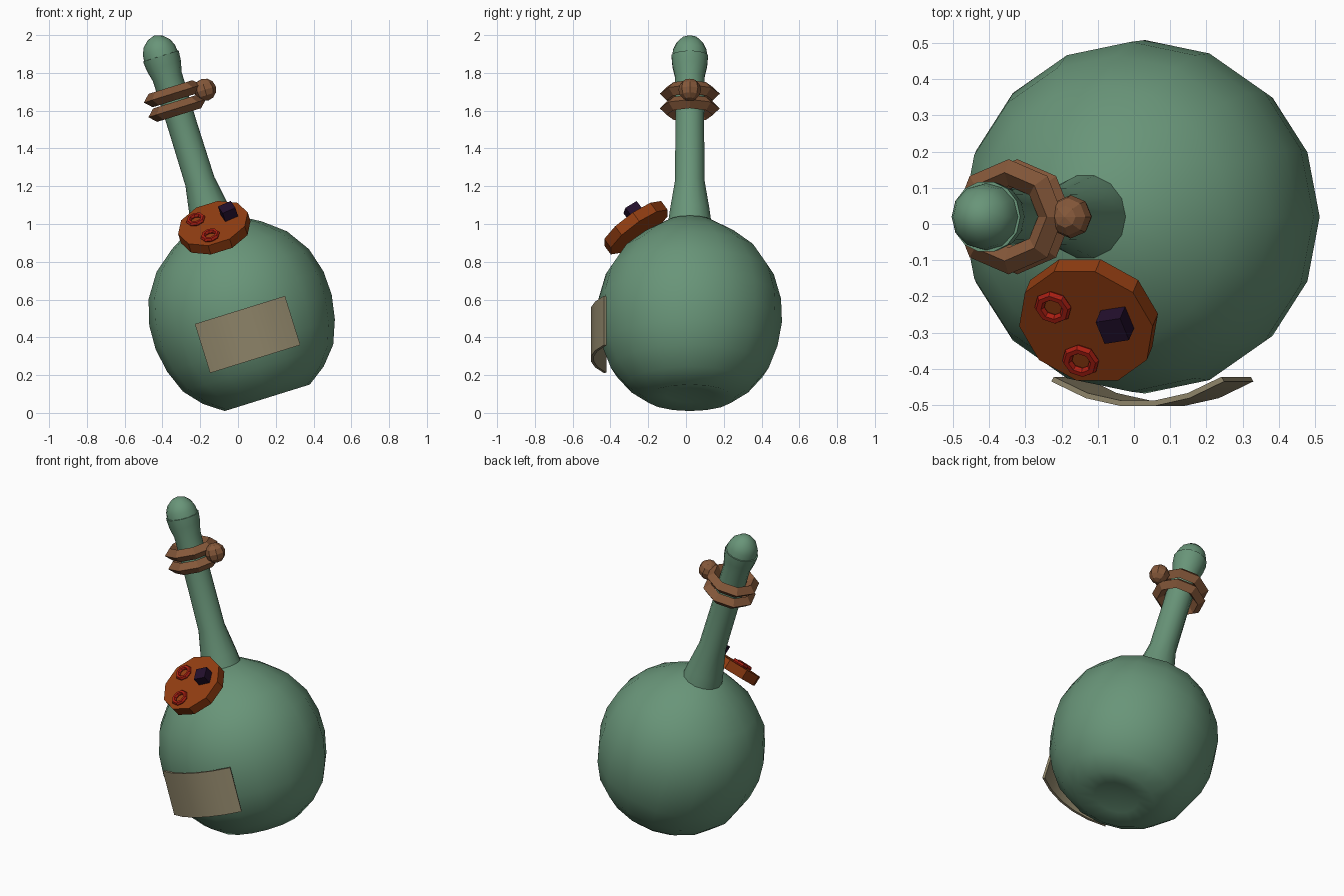
import bpy, bmesh, math
from mathutils import Matrix, Vector

cube = bpy.data.objects.get("Cube")
if cube:
    bpy.data.objects.remove(cube)


def material(name, rgb):
    m = bpy.data.materials.new(name)
    m.use_nodes = True
    m.diffuse_color = (*rgb, 1)
    m.node_tree.nodes["Principled BSDF"].inputs["Base Color"].default_value = (*rgb, 1)
    return m


GREEN = material("green glass", (0.14, 0.30, 0.19))
BROWN = material("brown cord", (0.235, 0.098, 0.042))
ORANGE = material("burnt orange", (0.29, 0.048, 0.006))
RED = material("red", (0.40, 0.013, 0.006))
PURPLE = material("dark purple", (0.017, 0.005, 0.026))
PAPER = material("paper", (0.27, 0.23, 0.14))

# Leaning frame of the whole bottle, and the frame of the tag on its shoulder
BOTTLE = Matrix.Translation((0.155, 0.02, 0.08)) @ Matrix.Rotation(math.radians(-17.3), 4, "Y")
TAG = BOTTLE @ Matrix.Translation((0, -0.285, 0.943)) @ Matrix.Rotation(math.radians(35), 4, "X")


def finish(name, bm, mat, frame, smooth=None):
    bmesh.ops.recalc_face_normals(bm, faces=bm.faces)
    bm.transform(frame)
    mesh = bpy.data.meshes.new(name)
    bm.to_mesh(mesh)
    bm.free()
    mesh.materials.append(mat)
    ob = bpy.data.objects.new(name, mesh)
    bpy.context.collection.objects.link(ob)
    if smooth:
        bpy.ops.object.select_all(action="DESELECT")
        ob.select_set(True)
        bpy.context.view_layer.objects.active = ob
        bpy.ops.object.shade_smooth_by_angle(angle=math.radians(smooth))
    return ob


def lathe(name, profile, sides, mat, frame, smooth=None, closed=False):
    """Turn (radius, height) points around z; closed joins the ends into a ring."""
    bm = bmesh.new()
    rings = []
    for r, z in profile:
        if r == 0:
            rings.append([bm.verts.new((0, 0, z))] * sides)
        else:
            rings.append([bm.verts.new((r * math.cos(a), r * math.sin(a), z))
                          for a in (math.tau * i / sides for i in range(sides))])
    pairs = list(zip(rings, rings[1:]))
    if closed:
        pairs.append((rings[-1], rings[0]))
    for low, high in pairs:
        for i in range(sides):
            j = (i + 1) % sides
            bm.faces.new(dict.fromkeys((low[i], low[j], high[j], high[i])))
    return finish(name, bm, mat, frame, smooth)


def ring(name, major, minor, sides, section, mat, frame):
    pts = [(major + minor * math.cos(math.tau * k / section),
            minor * math.sin(math.tau * k / section)) for k in range(section)]
    return lathe(name, pts, sides, mat, frame, closed=True)


# Bottle body with a slightly hollow base
lathe("bottle_body", [(0, 0.025), (0.13, 0.015), (0.236, 0), (0.335, 0.07), (0.417, 0.165),
                      (0.465, 0.29), (0.488, 0.42), (0.483, 0.55), (0.445, 0.685),
                      (0.362, 0.81), (0.25, 0.9), (0.13, 0.97), (0, 0.99)],
      16, GREEN, BOTTLE, 60)

# Neck flaring at the foot and the lip
lathe("bottle_neck", [(0, 0.95), (0.118, 0.96), (0.107, 1.04), (0.08, 1.2), (0.078, 1.5), (0.08, 1.78),
                      (0.094, 1.84), (0.099, 1.895), (0, 1.9)],
      14, GREEN, BOTTLE, 50)

# Rounded stopper
lathe("stopper", [(0, 1.885), (0.093, 1.89), (0.089, 1.93), (0.073, 1.965), (0.042, 1.995), (0, 2.01)],
      12, GREEN, BOTTLE, 60)

# Cord wound twice around the neck, with a knot
for label, height in (("lower", 1.605), ("upper", 1.686)):
    ring(label + "_cord", 0.122, 0.037, 8, 4, BROWN, BOTTLE @ Matrix.Translation((0, 0, height)))
bm = bmesh.new()
bmesh.ops.create_uvsphere(bm, u_segments=8, v_segments=6, radius=0.06)
finish("cord_knot", bm, BROWN, BOTTLE @ Matrix.Translation((0.17, 0, 1.655)))

# Ten-sided tag on the shoulder, carrying two rings and a block
lathe("shoulder_tag", [(0, -0.03), (0.193, -0.03), (0.193, 0.03), (0, 0.03)], 10, ORANGE, TAG)
for label, x, y in (("left", -0.081, 0.069), ("right", -0.033, -0.111)):
    ring(label + "_tag_ring", 0.039, 0.014, 8, 6, RED, TAG @ Matrix.Translation((x, y, 0.038)))
bm = bmesh.new()
bmesh.ops.create_cube(bm, size=0.074)
finish("tag_block", bm, PURPLE, TAG @ Matrix.Translation((0.095, 0.023, 0.05))
       @ Matrix.Rotation(math.radians(10), 4, "Z"))

# Curved paper label on the front
bm = bmesh.new()
columns = []
for k in range(6):
    x = -0.25 + 0.1 * k
    arc = Vector((x, -math.sqrt(0.48 ** 2 - x * x), 0)).normalized()
    columns.append([bm.verts.new((arc.x * r, arc.y * r - 0.045, z))
                    for r, z in ((0.465, 0.215), (0.48, 0.215), (0.48, 0.487), (0.465, 0.487))])
for a, b in zip(columns, columns[1:]):
    for i in range(4):
        j = (i + 1) % 4
        bm.faces.new((a[i], a[j], b[j], b[i]))
bm.faces.new(columns[0])
bm.faces.new(columns[-1])
finish("paper_label", bm, PAPER, BOTTLE, 30)
